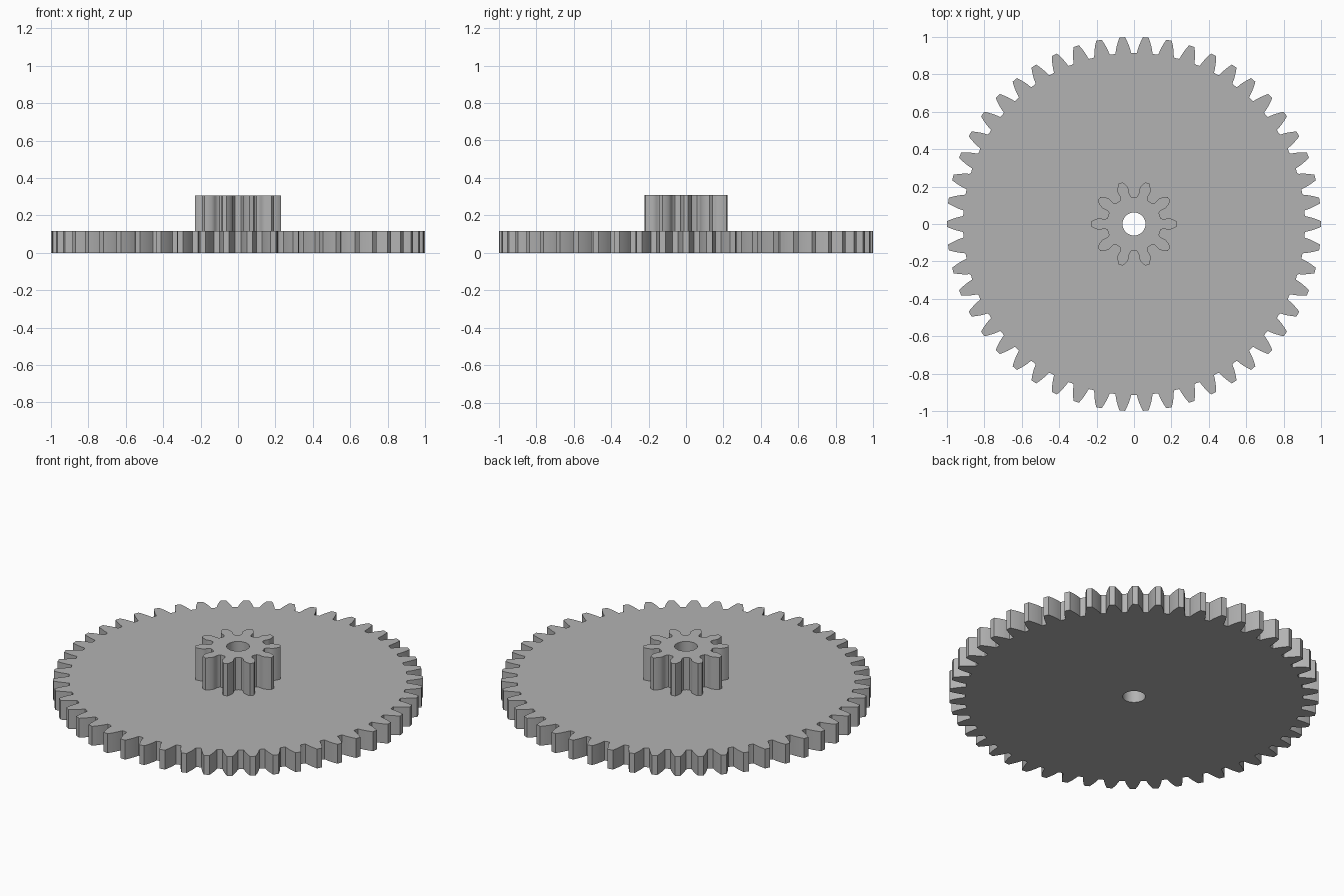
import bpy, bmesh
from math import pi, sin, cos, tan, radians

cube = bpy.data.objects.get("Cube")
if cube:
    bpy.data.objects.remove(cube)

MODULE = 2 / 52          # tooth size shared by both gears
BORE = 0.0615
BORE_SIDES = 40

grey = bpy.data.materials.new("plain grey")
grey.use_nodes = True
grey.diffuse_color = (0.45, 0.45, 0.45, 1)
grey.node_tree.nodes["Principled BSDF"].inputs["Base Color"].default_value = grey.diffuse_color


def gap_half_angle(r, pitch_r, teeth):
    """Half angle of the tooth gap at radius r, as cut by a rolling rack."""
    widest = 0
    steps = 120
    for i in range(steps):
        theta = pi / teeth * i / steps
        for k in range(-steps, steps):
            roll = 2.5 * pi / teeth * k / steps
            h = r * cos(theta + roll) - pitch_r
            x = r * sin(theta + roll) - pitch_r * roll
            if h >= -1.25 * MODULE and abs(x) < pi * MODULE / 4 + h * tan(radians(20)):
                widest = theta
                break
    return widest


def gear_outline(teeth):
    pitch_r = teeth * MODULE / 2
    root, tip = pitch_r - 1.25 * MODULE, pitch_r + MODULE
    radii = [root + 0.002 + (tip - root - 0.002) * i / 8 for i in range(9)]
    flank = [(r, pi / teeth - gap_half_angle(r, pitch_r, teeth)) for r in radii]
    tooth = [(r, -a) for r, a in flank] + [(r, a) for r, a in reversed(flank)]
    tooth.append((root, pi / teeth))
    return [(r * cos(a + t * 2 * pi / teeth), r * sin(a + t * 2 * pi / teeth))
            for t in range(teeth) for r, a in tooth]


def gear(name, teeth, z0, z1):
    """Extruded toothed plate with a round bore."""
    bm = bmesh.new()
    bore = [(BORE * cos(2 * pi * i / BORE_SIDES), BORE * sin(2 * pi * i / BORE_SIDES))
            for i in range(BORE_SIDES)]
    edges = []
    for loop in (gear_outline(teeth), bore):
        verts = [bm.verts.new((x, y, z0)) for x, y in loop]
        edges += [bm.edges.new((v, verts[i - 1])) for i, v in enumerate(verts)]
    bmesh.ops.triangle_fill(bm, edges=edges, use_beauty=True, normal=(0, 0, 1))
    result = bmesh.ops.extrude_face_region(bm, geom=bm.faces[:], use_keep_orig=True)
    top = [g for g in result["geom"] if isinstance(g, bmesh.types.BMVert)]
    bmesh.ops.translate(bm, verts=top, vec=(0, 0, z1 - z0))
    bmesh.ops.recalc_face_normals(bm, faces=bm.faces[:])
    mesh = bpy.data.meshes.new(name)
    bm.to_mesh(mesh)
    bm.free()
    mesh.materials.append(grey)
    obj = bpy.data.objects.new(name, mesh)
    bpy.context.collection.objects.link(obj)
    bpy.ops.object.select_all(action="DESELECT")
    obj.select_set(True)
    bpy.context.view_layer.objects.active = obj
    bpy.ops.object.shade_smooth_by_angle(angle=radians(25))


gear("large_gear", 50, 0, 3 * MODULE)
gear("small_pinion", 10, 3 * MODULE, 8 * MODULE)
